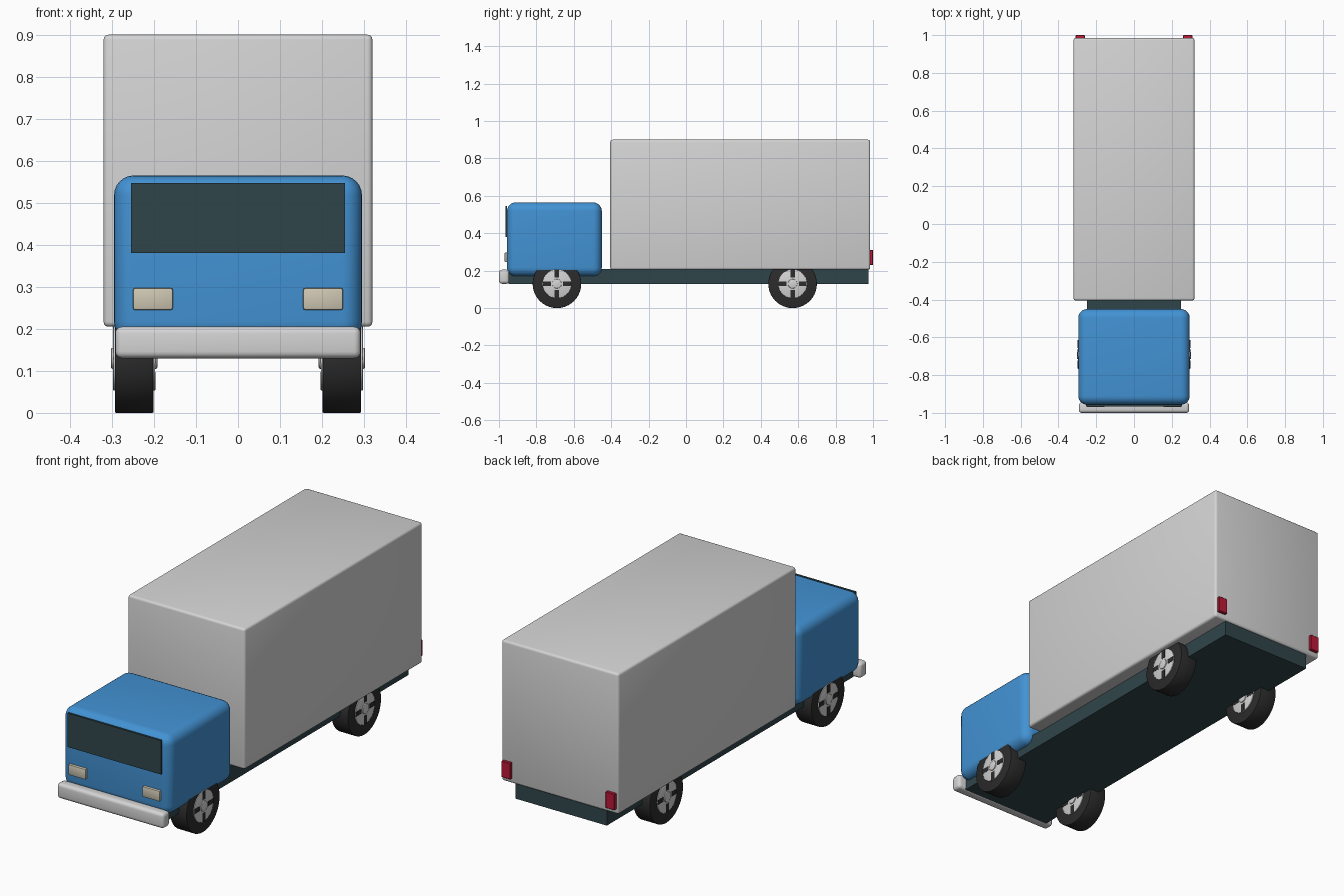
import bpy
import math

if "Cube" in bpy.data.objects:
    bpy.data.objects.remove(bpy.data.objects["Cube"])


def mat(name, r, g, b):
    m = bpy.data.materials.new(name)
    m.diffuse_color = (r, g, b, 1)
    m.use_nodes = True
    m.node_tree.nodes["Principled BSDF"].inputs["Base Color"].default_value = m.diffuse_color
    return m


BLUE = mat("cab blue", 0.055, 0.29, 0.66)
GREY = mat("light grey", 0.66, 0.66, 0.66)
DARK = mat("dark slate", 0.03, 0.06, 0.07)
RUBBER = mat("tyre black", 0.025, 0.025, 0.025)
CREAM = mat("headlight cream", 0.62, 0.57, 0.45)
RED = mat("tail light red", 0.5, 0.01, 0.04)


def finish(ob, name, material, bevel, segments=4):
    ob.name = name
    ob.data.materials.append(material)
    if bevel:
        mod = ob.modifiers.new("bevel", "BEVEL")
        mod.width = bevel
        mod.segments = segments
        mod.limit_method = 'ANGLE'
        bpy.ops.object.modifier_apply(modifier="bevel")
        bpy.ops.object.shade_smooth_by_angle(angle=math.radians(35))
    return ob


def box(name, x, y, z, material, bevel=0, segments=4):
    """Box from (min, max) ranges on each axis."""
    bpy.ops.mesh.primitive_cube_add(size=1, location=[sum(r) / 2 for r in (x, y, z)])
    ob = bpy.context.object
    ob.scale = [r[1] - r[0] for r in (x, y, z)]
    bpy.ops.object.transform_apply(location=False, rotation=False, scale=True)
    return finish(ob, name, material, bevel, segments)


def disc(name, radius, half_width, centre, material, bevel=0):
    """Cylinder lying along x."""
    bpy.ops.mesh.primitive_cylinder_add(vertices=40, radius=radius, depth=2 * half_width,
                                        location=centre, rotation=(0, math.pi / 2, 0))
    ob = bpy.context.object
    finish(ob, name, material, bevel, 2)
    bpy.ops.object.shade_smooth_by_angle(angle=math.radians(35))


# Body
box("chassis", (-0.25, 0.25), (-0.95, 0.975), (0.13, 0.21), DARK)
box("cab", (-0.295, 0.295), (-0.957, -0.45), (0.17, 0.565), BLUE, 0.047, 6)
box("cargo_box", (-0.32, 0.32), (-0.405, 0.985), (0.205, 0.9), GREY, 0.012, 3)
box("front_bumper", (-0.292, 0.292), (-1.0, -0.945), (0.13, 0.205), GREY, 0.016)
box("windscreen", (-0.255, 0.255), (-0.966, -0.956), (0.38, 0.547), DARK)

for s, side in ((-1, "left"), (1, "right")):
    # Lights
    hx = sorted((s * 0.155, s * 0.25))
    box(side + "_headlight", hx, (-0.97, -0.95), (0.245, 0.297), CREAM, 0.005, 2)
    tx = sorted((s * 0.26, s * 0.309))
    box(side + "_tail_light", tx, (0.975, 1.0), (0.23, 0.31), RED, 0.002, 1)

    # Wheels, with the same hub showing on both faces
    for y, end in ((-0.69, "front"), (0.57, "rear")):
        name = f"{end}_{side}_"
        c = (s * 0.247, y, 0.13)
        disc(name + "tyre", 0.13, 0.046, c, RUBBER, 0.003)
        disc(name + "hub", 0.077, 0.05, c, GREY, 0.002)
        disc(name + "hub_cap", 0.025, 0.055, c, GREY, 0.003)
        for dy, dz in ((1, 0), (-1, 0), (0, 1), (0, -1)):
            py, pz = y + 0.054 * dy, 0.13 + 0.054 * dz
            wy = 0.021 if dy else 0.012
            wz = 0.021 if dz else 0.012
            box(name + "hub_slot", (c[0] - 0.051, c[0] + 0.051),
                (py - wy, py + wy), (pz - wz, pz + wz), RUBBER)
